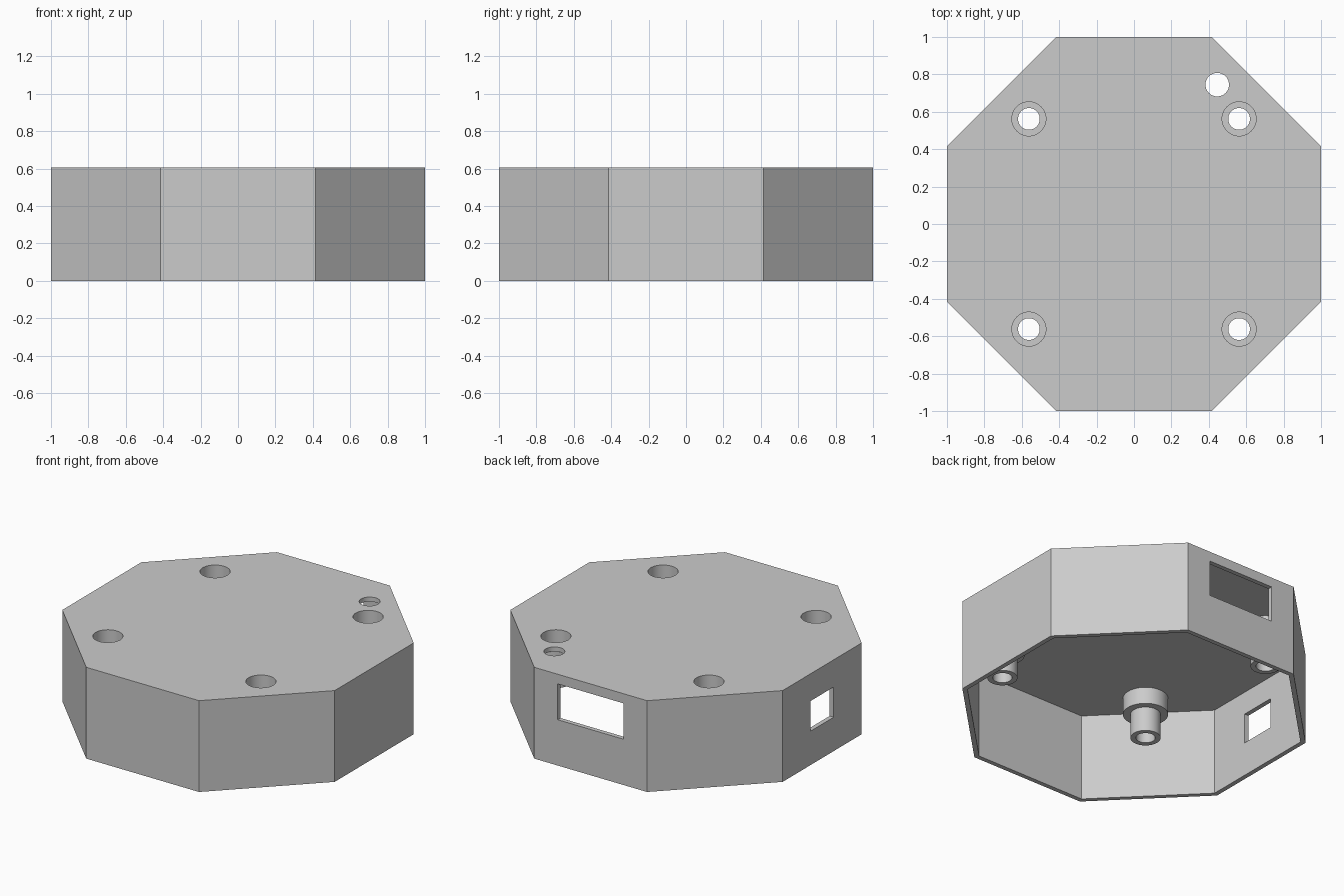
import bpy
import bmesh
from math import cos, sin, pi
from mathutils import Matrix

HEIGHT, WALL = 0.606, 0.03
ROOF = HEIGHT - WALL            # underside of the roof
POST = 0.562                    # post distance from the centre lines
BORE, SCREW = 0.091, 0.058      # counterbore and screw hole radii
SEGMENTS = 48

cube = bpy.data.objects.get("Cube")
if cube:
    bpy.data.objects.remove(cube, do_unlink=True)

grey = bpy.data.materials.new("plain grey")
grey.use_nodes = True
grey.diffuse_color = (0.6, 0.6, 0.6, 1)
grey.node_tree.nodes["Principled BSDF"].inputs["Base Color"].default_value = (0.6, 0.6, 0.6, 1)


def make_object(name, bm):
    bmesh.ops.recalc_face_normals(bm, faces=bm.faces)
    mesh = bpy.data.meshes.new(name)
    bm.to_mesh(mesh)
    bm.free()
    mesh.materials.append(grey)
    obj = bpy.data.objects.new(name, mesh)
    bpy.context.collection.objects.link(obj)
    return obj


def prism(name, radius, z0, z1, sides=SEGMENTS, x=0, y=0, turn=0):
    bm = bmesh.new()
    place = Matrix.Translation((x, y, (z0 + z1) / 2)) @ Matrix.Rotation(turn, 4, "Z")
    bmesh.ops.create_cone(bm, cap_ends=True, segments=sides, radius1=radius,
                          radius2=radius, depth=z1 - z0, matrix=place)
    return make_object(name, bm)


def octagon(name, apothem, z0, z1):
    return prism(name, apothem / cos(pi / 8), z0, z1, sides=8, turn=pi / 8)


def block(name, centre, size):
    bm = bmesh.new()
    bmesh.ops.create_cube(bm, size=1, matrix=Matrix.Translation(centre)
                          @ Matrix.Diagonal((*size, 1)))
    return make_object(name, bm)


def lathe(name, profile, x, y):
    # closed tube around a vertical axis; the last profile point joins the first
    bm = bmesh.new()
    rings = []
    for r, z in profile:
        angles = [2 * pi * i / SEGMENTS for i in range(SEGMENTS)]
        rings.append([bm.verts.new((x + r * sin(a), y + r * cos(a), z)) for a in angles])
    for a, b in zip(rings, rings[1:] + rings[:1]):
        for i in range(SEGMENTS):
            j = (i + 1) % SEGMENTS
            bm.faces.new((a[i], a[j], b[j], b[i]))
    return make_object(name, bm)


def finish(obj):
    bpy.ops.object.select_all(action="DESELECT")
    obj.select_set(True)
    bpy.context.view_layer.objects.active = obj
    bpy.ops.object.shade_smooth_by_angle(angle=pi / 6)


# Octagonal shell, open underneath
shell = octagon("octagonal_shell", 1, 0, HEIGHT)
corners = [(sx * POST, sy * POST) for sx in (-1, 1) for sy in (-1, 1)]
cutters = [
    octagon("cavity_cutter", 1 - WALL, -0.2, ROOF),
    block("back_window_cutter", (0, 1, 0.423), (0.484, 0.2, 0.238)),
    block("side_window_cutter", (-1, 0, 0.325), (0.2, 0.242, 0.2)),
    prism("cable_hole_cutter", 0.063, ROOF - 0.1, HEIGHT + 0.1, x=0.445, y=0.745),
]
cutters += [prism("bore_cutter", BORE, ROOF - 0.1, HEIGHT + 0.1, x=x, y=y) for x, y in corners]

for cutter in cutters:
    cutter.hide_render = True
    mod = shell.modifiers.new(cutter.name, "BOOLEAN")
    mod.operation, mod.solver, mod.object = "DIFFERENCE", "EXACT", cutter

# Bake the cuts and drop the helpers
bpy.context.view_layer.update()
baked = bpy.data.meshes.new_from_object(shell.evaluated_get(bpy.context.evaluated_depsgraph_get()))
shell.modifiers.clear()
shell.data = baked
for cutter in cutters:
    bpy.data.objects.remove(cutter, do_unlink=True)
finish(shell)

# Stepped screw posts hanging from the roof, counterbored from above
post_profile = [(SCREW, 0.303), (BORE, 0.303), (BORE, 0.465), (0.136, 0.465),
                (0.136, ROOF), (BORE, ROOF), (BORE, 0.5), (SCREW, 0.5)]
for x, y in corners:
    name = ("back" if y > 0 else "front") + ("_left" if x > 0 else "_right") + "_screw_post"
    finish(lathe(name, post_profile, x, y))
